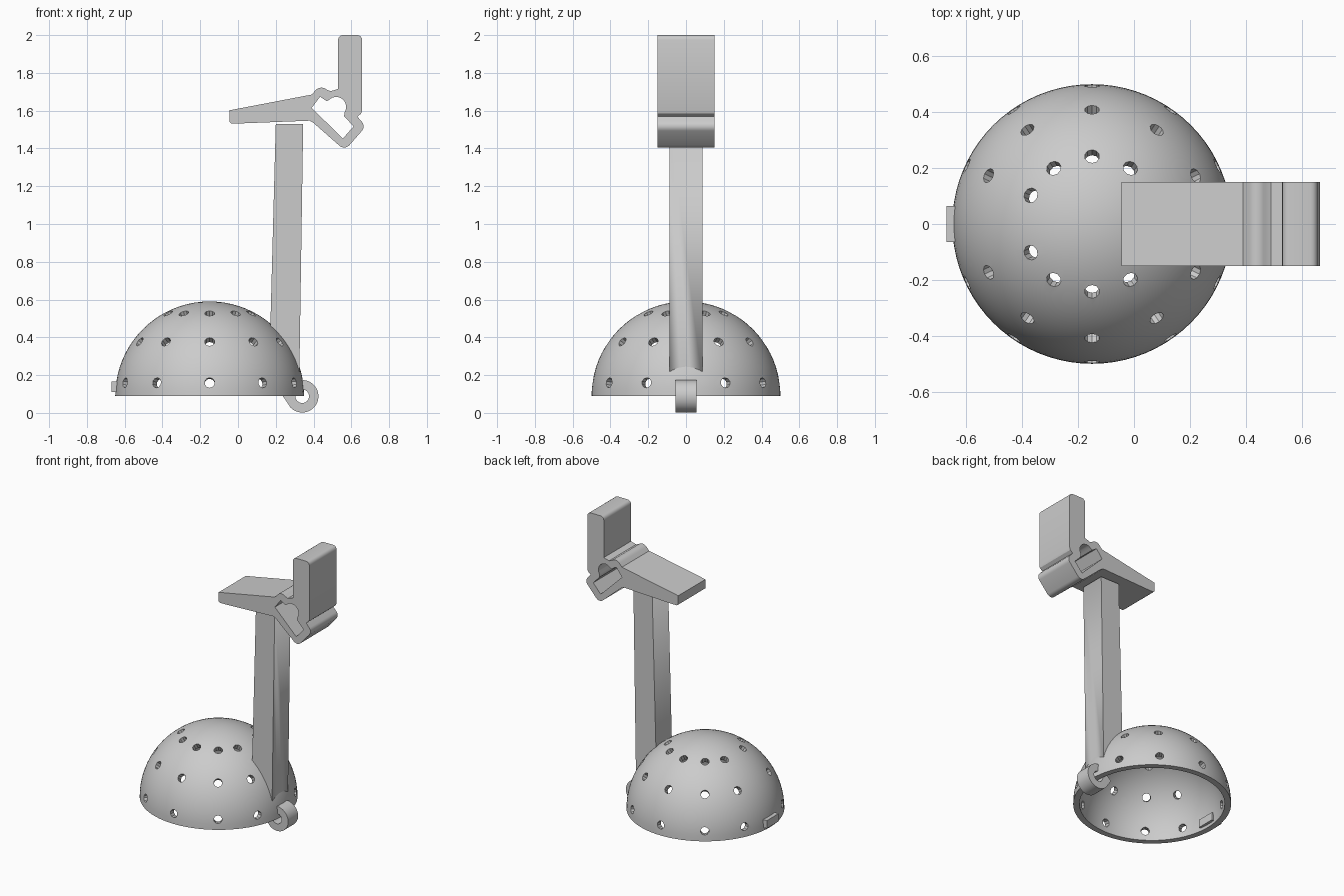
import bpy, bmesh, math
from mathutils import Matrix, Vector

if "Cube" in bpy.data.objects:
    bpy.data.objects.remove(bpy.data.objects["Cube"])

grey = bpy.data.materials.new("light_grey")
grey.use_nodes = True
GREY = (0.6, 0.6, 0.6, 1)
grey.diffuse_color = GREY
grey.node_tree.nodes["Principled BSDF"].inputs["Base Color"].default_value = GREY

CENTRE = Vector((-0.15, 0, 0.09))   # middle of the dome's rim
RADIUS, WALL = 0.5, 0.04


def add(name, data):
    ob = bpy.data.objects.new(name, data)
    bpy.context.collection.objects.link(ob)
    ob.data.materials.append(grey)
    return ob


def from_bmesh(name, bm):
    bmesh.ops.recalc_face_normals(bm, faces=bm.faces)
    me = bpy.data.meshes.new(name)
    bm.to_mesh(me)
    bm.free()
    return add(name, me)


def select(ob):
    bpy.ops.object.select_all(action='DESELECT')
    ob.select_set(True)
    bpy.context.view_layer.objects.active = ob


def smooth(ob, angle=30):
    select(ob)
    bpy.ops.object.shade_smooth_by_angle(angle=math.radians(angle))


def cut(ob, cutter):
    mod = ob.modifiers.new("cut", 'BOOLEAN')
    mod.operation, mod.solver, mod.object = 'DIFFERENCE', 'EXACT', cutter
    select(ob)
    bpy.ops.object.modifier_apply(modifier=mod.name)
    cutter.hide_render = True
    cutter.hide_set(True)
    bpy.data.objects.remove(cutter)


def extrude_profile(name, loops, half_width):
    """Fill x-z outlines (inner loops become holes) and extrude along y."""
    cu = bpy.data.curves.new(name, 'CURVE')
    cu.dimensions, cu.fill_mode, cu.extrude = '2D', 'BOTH', half_width
    for pts in loops:
        sp = cu.splines.new('POLY')
        sp.points.add(len(pts) - 1)
        for p, (x, z) in zip(sp.points, pts):
            p.co = (x, z, 0, 1)
        sp.use_cyclic_u = True
    ob = add(name, cu)
    ob.rotation_euler.x = math.pi / 2
    select(ob)
    bpy.ops.object.convert(target='MESH')
    ob = bpy.context.object
    bm = bmesh.new()
    bm.from_mesh(ob.data)
    bmesh.ops.remove_doubles(bm, verts=bm.verts, dist=0.0005)
    bmesh.ops.recalc_face_normals(bm, faces=bm.faces)
    bm.to_mesh(ob.data)
    bm.free()
    return ob


def arc(cx, cz, r, start, end, n=8):
    angles = [math.radians(start + (end - start) * i / n) for i in range(n + 1)]
    return [(cx + r * math.cos(a), cz + r * math.sin(a)) for a in angles]


# Dome shell: closed wall section spun about the vertical axis
bm = bmesh.new()
section = arc(0, 0, RADIUS, 0, 90, 20) + arc(0, 0, RADIUS - WALL, 90, 0, 20)
vs = [bm.verts.new((x, 0, z)) for x, z in section]
edges = [bm.edges.new((a, b)) for a, b in zip(vs, vs[1:] + vs[:1])
         if not (abs(a.co.x) < 1e-5 and abs(b.co.x) < 1e-5)]
bmesh.ops.spin(bm, geom=vs + edges, cent=(0, 0, 0), axis=(0, 0, 1),
               angle=math.tau, steps=80)
bmesh.ops.remove_doubles(bm, verts=bm.verts, dist=1e-4)
bmesh.ops.translate(bm, verts=bm.verts, vec=CENTRE)
dome = from_bmesh("dome", bm)

# Three rings of radial vent holes, skipping the clip and the post sides
bm = bmesh.new()
for height in (8, 35, 61):
    for azimuth in (25, 55.5, 90, 124.5, 155):
        for side in (1, -1):
            e, a = math.radians(height), math.radians(azimuth * side)
            d = Vector((math.cos(e) * math.cos(a), math.cos(e) * math.sin(a), math.sin(e)))
            m = Matrix.Translation(CENTRE + d * RADIUS) @ d.to_track_quat('Z', 'Y').to_matrix().to_4x4()
            bmesh.ops.create_cone(bm, cap_ends=True, segments=10, radius1=0.027,
                                  radius2=0.027, depth=0.2, matrix=m)
cut(dome, from_bmesh("vent_cutter", bm))
smooth(dome)

# Post, trimmed where it meets the dome wall
post = extrude_profile("post", [[(0.163, 0.15), (0.324, 0.15), (0.345, 1.53), (0.2, 1.53)]], 0.088)
bm = bmesh.new()
bmesh.ops.create_uvsphere(bm, u_segments=48, v_segments=24, radius=RADIUS - WALL / 2,
                          matrix=Matrix.Translation(CENTRE))
cut(post, from_bmesh("post_cutter", bm))

# Hinge ring at the rim, with a tangent tab running inside the dome
ring = extrude_profile("hinge_ring", [
    arc(0.34, 0.088, 0.086, -135, 125, 28) + [(0.285, 0.13), (0.235, 0.092)],
    arc(0.34, 0.088, 0.036, 0, 345, 23)], 0.055)
smooth(ring)

# Latch tab on the opposite side of the rim
bm = bmesh.new()
bmesh.ops.create_cube(bm, size=1, matrix=Matrix.Translation((-0.63, 0, 0.138))
                      @ Matrix.Diagonal((0.08, 0.13, 0.055, 1)))
from_bmesh("latch_tab", bm)

# Upper bracket: wedge arm, upright plate and angled socket in one profile
outline = ([(-0.045, 1.602), (-0.045, 1.54), (-0.035, 1.532), (0.0, 1.532), (0.38, 1.547), (0.4, 1.535)]
           + arc(0.562, 1.443, 0.038, 228, 315, 6)
           + arc(0.628, 1.517, 0.037, -40, 40, 6)
           + [(0.632, 1.568), (0.652, 1.585), (0.657, 1.6)]
           + arc(0.632, 1.975, 0.025, 0, 90, 4)
           + arc(0.555, 1.975, 0.025, 90, 180, 4)
           + [(0.53, 1.715), (0.49, 1.703)]
           + arc(0.442, 1.68, 0.042, 45, 140, 6)
           + [(0.39, 1.685)])
socket = ([(0.39, 1.615), (0.435, 1.674), (0.47, 1.65)]
          + arc(0.52, 1.62, 0.053, 135, -35, 8)
          + [(0.562, 1.57), (0.612, 1.517), (0.555, 1.452)])
bracket = extrude_profile("bracket", [outline, socket], 0.15)
smooth(bracket)
